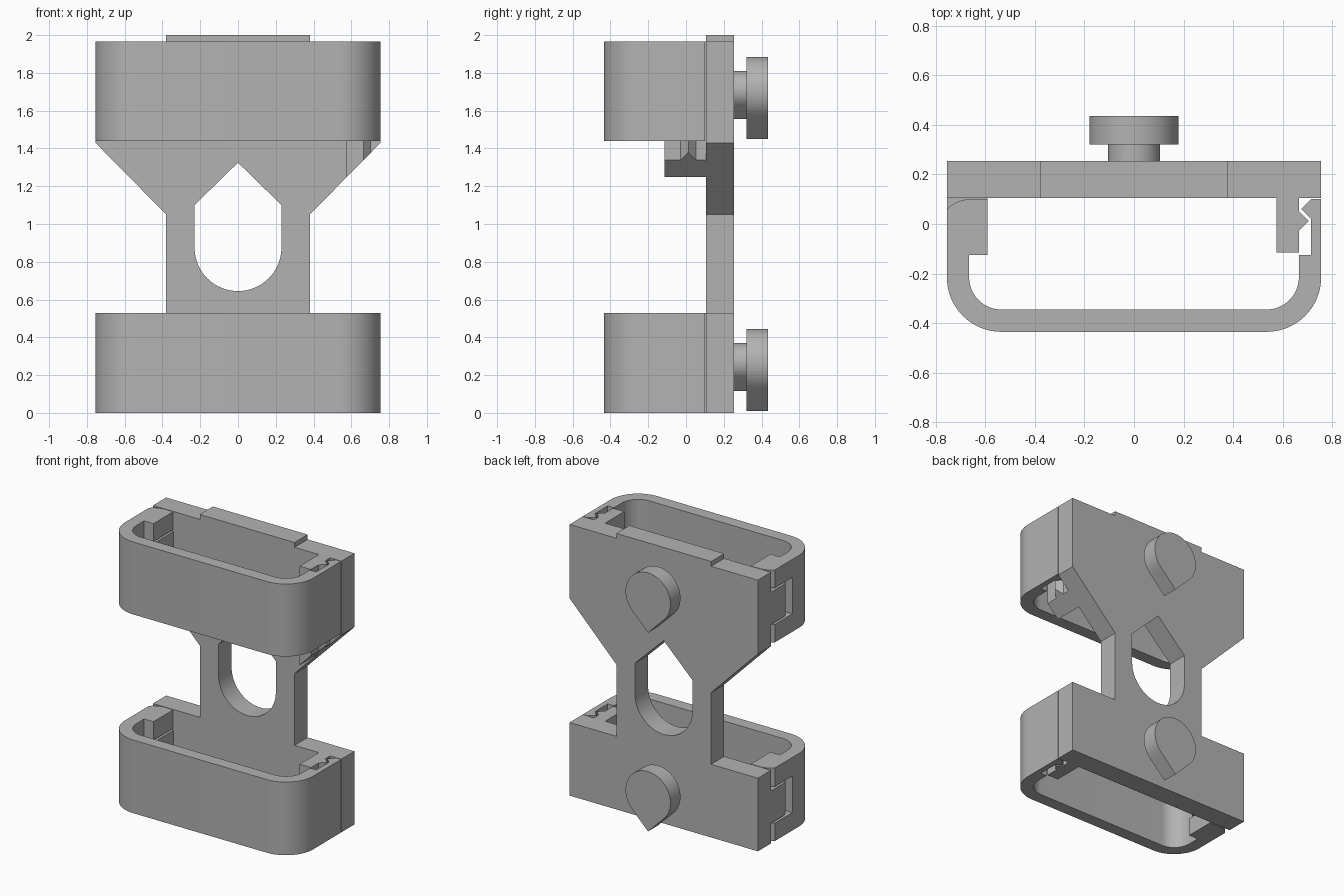
import bpy, bmesh
from math import sin, cos, radians, sqrt

cube = bpy.data.objects.get("Cube")
if cube:
    bpy.data.objects.remove(cube, do_unlink=True)

grey = bpy.data.materials.new("plain grey")
grey.use_nodes = True
colour = (0.45, 0.45, 0.45, 1)
grey.diffuse_color = colour
grey.node_tree.nodes["Principled BSDF"].inputs["Base Color"].default_value = colour


def arc(cx, cy, r, start, end, steps=16):
    angles = [radians(start + (end - start) * i / steps) for i in range(steps + 1)]
    return [(cx + r * cos(a), cy + r * sin(a)) for a in angles]


def mirrored(half):
    return half + [(-x, y) for x, y in reversed(half) if x > 0]


def prism(name, points, low, high, axis="z", clip=None):
    """Extrude an outline along z (outline in x, y) or y (outline in x, z)."""
    bm = bmesh.new()
    place = (lambda p: (p[0], p[1], low)) if axis == "z" else (lambda p: (p[0], low, p[1]))
    face = bm.faces.new([bm.verts.new(place(p)) for p in points])
    grown = bmesh.ops.extrude_face_region(bm, geom=[face])["geom"]
    step = (0, 0, high - low) if axis == "z" else (0, high - low, 0)
    bmesh.ops.translate(bm, vec=step, verts=[g for g in grown if isinstance(g, bmesh.types.BMVert)])
    if clip:
        bmesh.ops.bisect_plane(bm, geom=bm.verts[:] + bm.edges[:] + bm.faces[:],
                               plane_co=clip[0], plane_no=clip[1], clear_outer=True)
        bmesh.ops.contextual_create(bm, geom=[e for e in bm.edges if e.is_boundary])
    bmesh.ops.recalc_face_normals(bm, faces=bm.faces[:])
    mesh = bpy.data.meshes.new(name)
    bm.to_mesh(mesh)
    bm.free()
    mesh.materials.append(grey)
    obj = bpy.data.objects.new(name, mesh)
    bpy.context.collection.objects.link(obj)
    return obj


def activate(obj):
    bpy.ops.object.select_all(action="DESELECT")
    obj.select_set(True)
    bpy.context.view_layer.objects.active = obj


def cut(obj, cutter):
    cutter.hide_render = True
    mod = obj.modifiers.new("cut", "BOOLEAN")
    mod.operation, mod.solver, mod.object = "DIFFERENCE", "EXACT", cutter
    activate(obj)
    bpy.ops.object.modifier_apply(modifier=mod.name)
    bpy.data.objects.remove(cutter, do_unlink=True)


def smooth(obj):
    activate(obj)
    bpy.ops.object.shade_smooth_by_angle(angle=radians(25))


def teardrop(r, cz):
    return arc(0, cz, r, -45, 225, 48) + [(0, cz - r * sqrt(2))]


# Back plate with its pointed window
WIDE, NECK, BACK, FRONT = 0.755, 0.38, 0.255, 0.105
plate = prism("back_plate", mirrored([
    (WIDE, 0), (WIDE, 0.53), (NECK, 0.53), (NECK, 1.05),
    (WIDE, 1.43), (WIDE, 1.965), (NECK, 1.965), (NECK, 2.0)]), FRONT, BACK, "y")
window = arc(0, 0.875, 0.23, 180, 360, 32) + [(0.23, 1.1), (0, 1.325), (-0.23, 1.1)]
cut(plate, prism("window_cutter", window, 0, 0.4, "y"))
smooth(plate)

# Outline of a strap: latch hook, inner wall, hinge block, outer wall
strap_outline = (
    [(WIDE, 0.1), (0.715, 0.1), (0.675, 0.06), (0.715, 0.02), (0.715, -0.125), (0.665, -0.125)]
    + arc(0.535, -0.215, 0.13, 0, -90) + arc(-0.535, -0.215, 0.13, 270, 180)
    + [(-0.665, -0.125), (-0.59, -0.125), (-0.59, 0.1)]
    + arc(-0.66, -0.03, 0.13, 90, 137, 10)
    + arc(-0.535, -0.215, 0.22, 180, 270) + arc(0.535, -0.215, 0.22, 270, 360))

# Catch on the plate, with a barb facing the hook
catch_outline = [(0.575, FRONT), (0.575, -0.115), (0.665, -0.115), (0.665, -0.028),
                 (0.705, 0.012), (0.665, 0.052), (0.665, FRONT)]

# Rounded hinge tongue on the plate
tongue_outline = [(-0.59, FRONT), (-WIDE, FRONT)] + arc(-0.66, -0.03, 0.095, 180, 317, 20)
notch_outline = [(-0.9, 0.2), (-0.9, -0.14), (-0.55, -0.14), (-0.55, 0.2)]

slope = ((NECK, 0, 1.05), (0.38, 0, -0.375))
for level, base, top, catch_base, clip in (
        ("lower", 0, 0.53, 0, None), ("upper", 1.44, 1.965, 1.1, slope)):
    strap = prism(level + "_strap", strap_outline, base, top)
    cut(strap, prism("notch_cutter", notch_outline, base + 0.13, base + 0.395))
    catch = prism(level + "_catch", catch_outline, catch_base, top, clip=clip)
    tongue = prism(level + "_hinge_tongue", tongue_outline, base + 0.145, base + 0.38)

    # Teardrop button on a short stem
    centre = base + 0.265
    stem = prism(level + "_button_stem", teardrop(0.105, centre), BACK, 0.32, "y")
    head = prism(level + "_button_head", teardrop(0.18, centre), 0.32, 0.435, "y")
    for part in (strap, tongue, stem, head):
        smooth(part)
